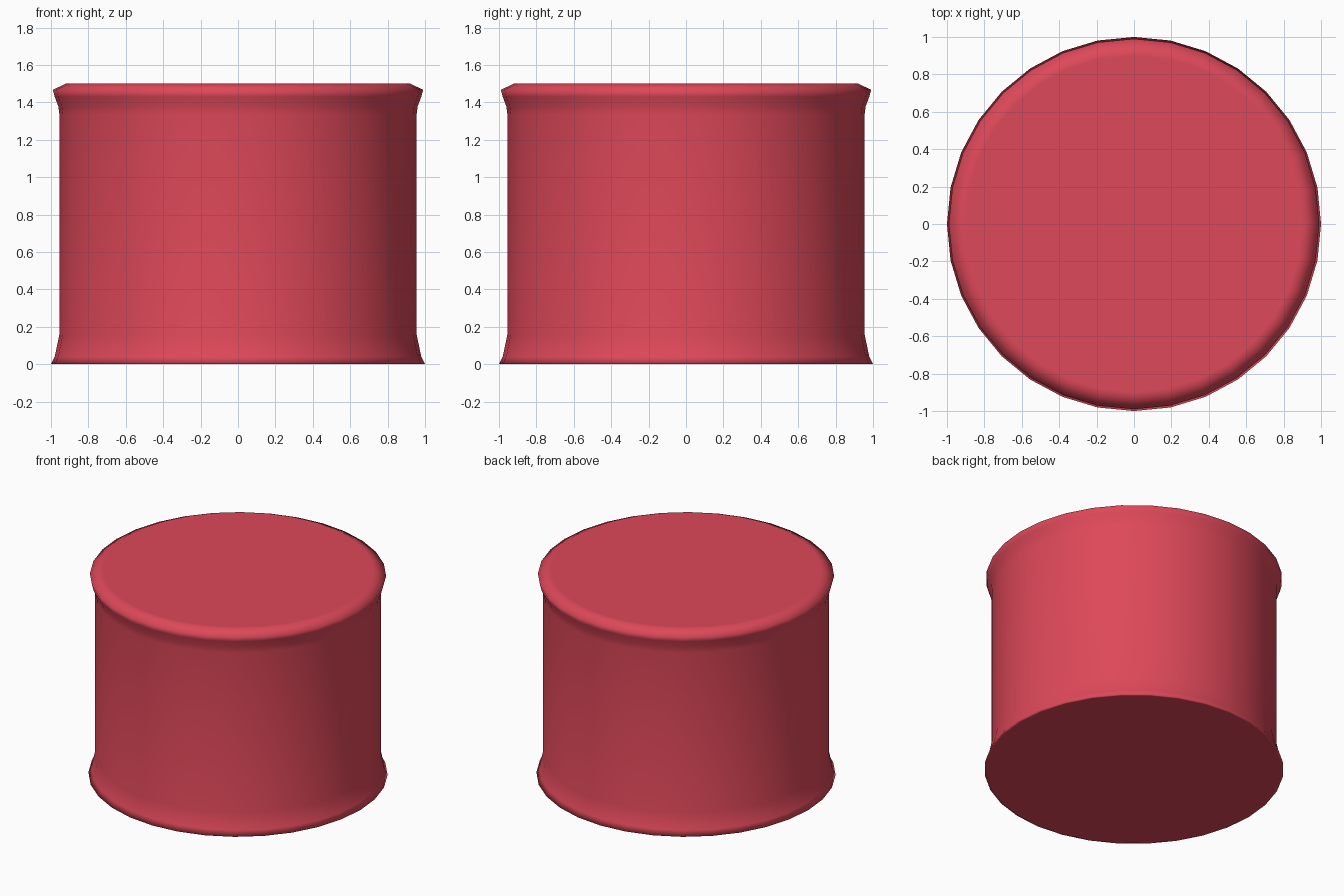
import bpy, bmesh, math

if "Cube" in bpy.data.objects:
    bpy.data.objects.remove(bpy.data.objects["Cube"])

SIDES = 32

# Half-profile (radius, height): bottom cap, flared foot, straight wall, flared bevelled rim, top cap
PROFILE = [(0.985, 0.0), (1.0, 0.0), (0.98, 0.04), (0.955, 0.158), (0.955, 1.334),
           (0.96, 1.377), (0.98, 1.43), (0.99, 1.467), (0.92, 1.5), (0.90, 1.5)]


def lathe(name, profile, sides):
    bm = bmesh.new()
    rings = [[bm.verts.new((r * math.cos(2 * math.pi * i / sides),
                            r * math.sin(2 * math.pi * i / sides), z))
              for i in range(sides)] for r, z in profile]
    for low, high in zip(rings, rings[1:]):
        for i in range(sides):
            j = (i + 1) % sides
            bm.faces.new((low[i], low[j], high[j], high[i]))
    bm.faces.new(rings[0][::-1])
    bm.faces.new(rings[-1])
    for face in bm.faces:
        face.smooth = True
    mesh = bpy.data.meshes.new(name)
    bm.to_mesh(mesh)
    bm.free()
    obj = bpy.data.objects.new(name, mesh)
    bpy.context.collection.objects.link(obj)
    return obj


# Red drum body
drum = lathe("drum_body", PROFILE, SIDES)
red = bpy.data.materials.new("red")
red.diffuse_color = (0.73, 0.065, 0.10, 1.0)
red.use_nodes = True
red.node_tree.nodes["Principled BSDF"].inputs["Base Color"].default_value = red.diffuse_color
drum.data.materials.append(red)
